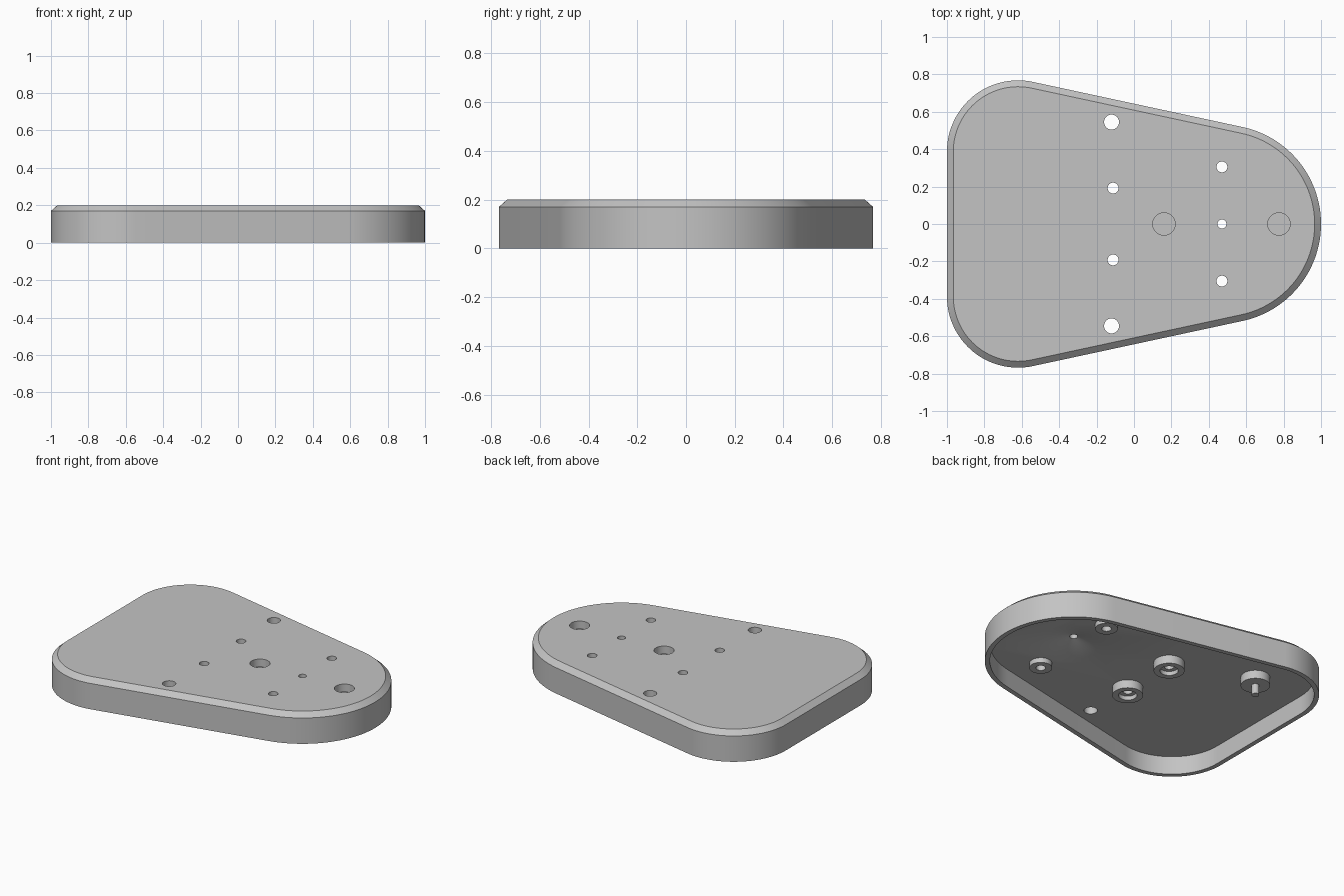
import bpy, bmesh, math
from mathutils import Matrix, Vector

cube = bpy.data.objects.get("Cube")
if cube:
    bpy.data.objects.remove(cube, do_unlink=True)

grey = bpy.data.materials.new("mid_grey")
grey.use_nodes = True
colour = (0.55, 0.55, 0.55, 1)
grey.diffuse_color = colour
grey.node_tree.nodes["Principled BSDF"].inputs["Base Color"].default_value = colour

TOP, CEILING, WALL = 0.2, 0.12, 0.03


def finish(name, bm):
    bmesh.ops.recalc_face_normals(bm, faces=bm.faces)
    mesh = bpy.data.meshes.new(name)
    bm.to_mesh(mesh)
    bm.free()
    mesh.materials.append(grey)
    obj = bpy.data.objects.new(name, mesh)
    bpy.context.collection.objects.link(obj)
    return obj


def smooth(obj):
    bpy.ops.object.select_all(action='DESELECT')
    obj.select_set(True)
    bpy.context.view_layer.objects.active = obj
    bpy.ops.object.shade_smooth_by_angle(angle=math.radians(25))


def lathe(bm, x, y, profile, steps=48):
    """Spin a radius/height profile around a vertical axis at x, y."""
    verts = [bm.verts.new((x + r, y, z)) for r, z in profile]
    edges = [bm.edges.new(pair) for pair in zip(verts, verts[1:])]
    bmesh.ops.spin(bm, geom=verts + edges, cent=(x, y, 0), axis=(0, 0, 1),
                   angle=math.tau, steps=steps, use_duplicate=False)
    bmesh.ops.remove_doubles(bm, verts=bm.verts, dist=0.0001)


def outline(inset):
    """Rounded nose and two rounded rear corners joined by straight sides."""
    lean = 77.8
    arcs = [(0.47, 0, 0.53, -lean, lean, 48),
            (-0.62, 0.388, 0.38, lean, 180, 32),
            (-0.62, -0.388, 0.38, 180, 360 - lean, 32)]
    points = []
    for cx, cy, radius, start, end, n in arcs:
        for i in range(n + 1):
            a = math.radians(start + (end - start) * i / n)
            points.append((cx + (radius - inset) * math.cos(a),
                           cy + (radius - inset) * math.sin(a)))
    return points


# Hollow housing: ceiling, inner wall, rim, outer wall, chamfer, top
bm = bmesh.new()
levels = [(WALL, CEILING), (WALL, 0), (0, 0), (0, 0.17), (0.034, TOP)]
rings = [[bm.verts.new((x, y, z)) for x, y in outline(inset)] for inset, z in levels]
for low, high in zip(rings, rings[1:]):
    for i in range(len(low)):
        j = (i + 1) % len(low)
        bm.faces.new((low[i], low[j], high[j], high[i]))
bm.faces.new(rings[0])
bm.faces.new(rings[-1])
housing = finish("housing", bm)

# Cutter for through holes, blind sockets and the conical recess
bm = bmesh.new()


def drill(x, y, radius, bottom):
    lathe(bm, x, y, [(0, bottom), (radius, bottom), (radius, 0.25), (0, 0.25)])


for side in (-1, 1):
    drill(-0.12, side * 0.545, 0.04, 0.05)
    drill(-0.112, side * 0.192, 0.029, 0.05)
    drill(0.47, side * 0.305, 0.029, 0.05)
for x in (0.16, 0.775):
    drill(x, 0, 0.06, 0.15)
lathe(bm, 0.47, 0, [(0, 0.1), (0.22, 0.1), (0.22, CEILING),
                    (0.024, 0.17), (0.024, 0.25), (0, 0.25)])
cutter = finish("hole_cutter", bm)
cutter.hide_render = True

cut = housing.modifiers.new("holes", 'BOOLEAN')
cut.operation = 'DIFFERENCE'
cut.solver = 'EXACT'
cut.object = cutter
bpy.context.view_layer.objects.active = housing
bpy.ops.object.modifier_apply(modifier="holes")
bpy.data.objects.remove(cutter, do_unlink=True)
smooth(housing)

# Underside bosses, mirrored left and right
for side, label in ((-1, "front"), (1, "back")):
    bm = bmesh.new()
    lathe(bm, -0.112, side * 0.192,
          [(0.092, CEILING), (0.092, 0.065), (0.055, 0.065),
           (0.055, 0.092), (0.029, 0.092), (0.029, CEILING)])
    smooth(finish(label + "_counterbored_boss", bm))
    bm = bmesh.new()
    lathe(bm, 0.47, side * 0.305,
          [(0.068, CEILING), (0.068, 0.088), (0.029, 0.088), (0.029, CEILING)])
    smooth(finish(label + "_small_boss", bm))

# Single corner post with a pin
bm = bmesh.new()
lathe(bm, -0.62, 0.388, [(0.088, CEILING), (0.088, 0.065), (0.023, 0.065),
                         (0.023, 0.0), (0, 0.0)])
smooth(finish("corner_post", bm))
